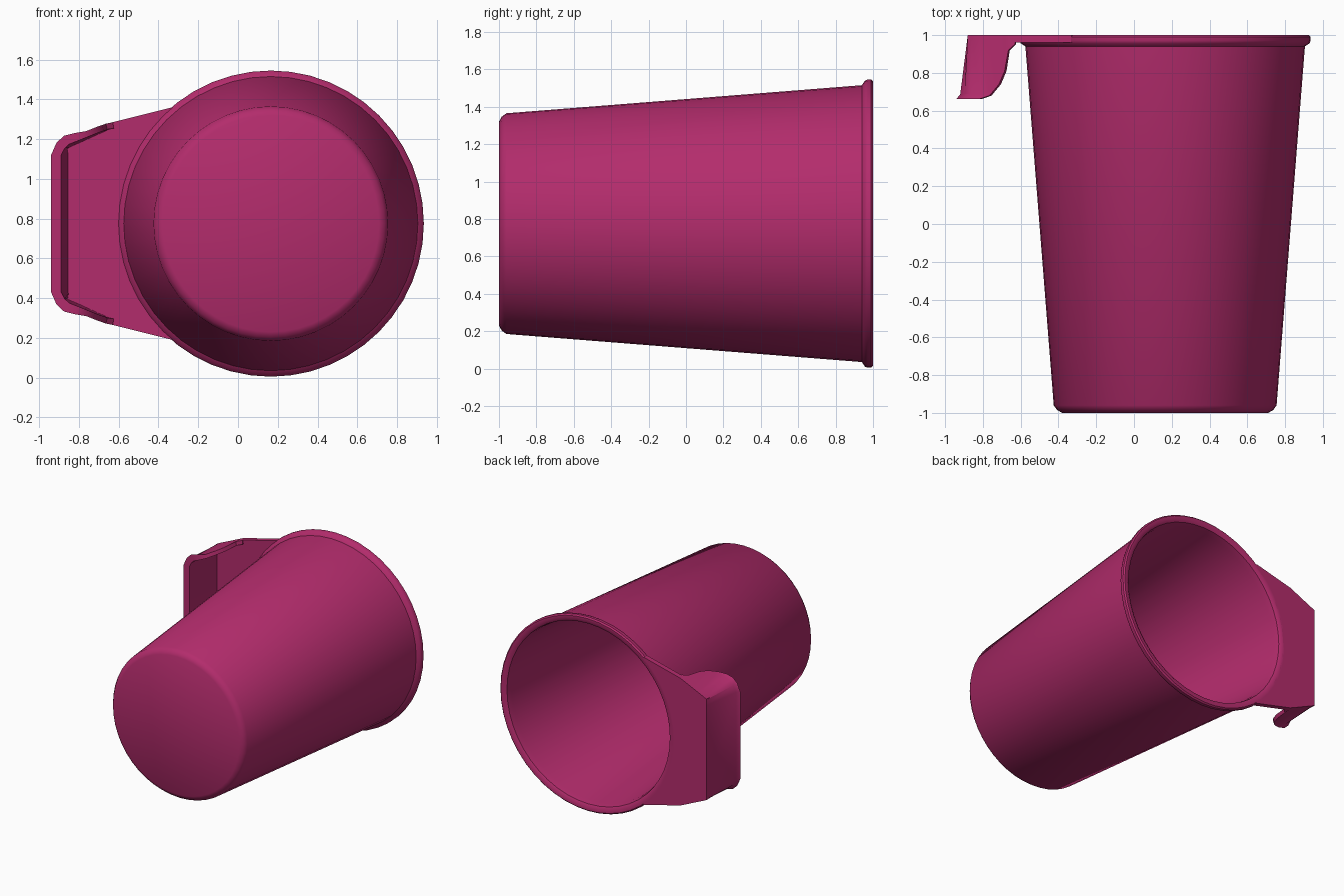
import bpy, bmesh, math
from mathutils import Vector, Matrix

if "Cube" in bpy.data.objects:
    bpy.data.objects.remove(bpy.data.objects["Cube"])

CX, CZ = 0.165, 0.775          # cup axis runs along y
mat = bpy.data.materials.new("magenta_plastic")
mat.diffuse_color = (0.45, 0.025, 0.15, 1)
mat.use_nodes = True
mat.node_tree.nodes["Principled BSDF"].inputs["Base Color"].default_value = mat.diffuse_color


def finish(bm, name, angle=35):
    bmesh.ops.recalc_face_normals(bm, faces=bm.faces)
    me = bpy.data.meshes.new(name)
    bm.to_mesh(me)
    bm.free()
    ob = bpy.data.objects.new(name, me)
    bpy.context.collection.objects.link(ob)
    me.materials.append(mat)
    bpy.ops.object.select_all(action='DESELECT')
    ob.select_set(True)
    bpy.context.view_layer.objects.active = ob
    bpy.ops.object.shade_smooth_by_angle(angle=math.radians(angle))
    return ob


# Cup: closed wall profile (radius, y) spun about its axis
profile = [(0, -1), (0.545, -1), (0.572, -0.985), (0.59, -0.96),
           (0.74, 0.94), (0.765, 0.957), (0.77, 0.97), (0.77, 0.99),
           (0.76, 1), (0.735, 1), (0.715, 0.987), (0.705, 0.94),
           (0.56, -0.94), (0.53, -0.965), (0, -0.965)]
bm = bmesh.new()
vs = [bm.verts.new((CX + r, y, CZ)) for r, y in profile]
es = [bm.edges.new(p) for p in zip(vs, vs[1:])]
bmesh.ops.spin(bm, geom=vs + es, cent=(CX, 0, CZ), axis=(0, 1, 0),
               angle=2 * math.pi, steps=48)
bmesh.ops.remove_doubles(bm, verts=bm.verts, dist=1e-4)
finish(bm, "cup")

# Handle plate: flat tab that hugs the rim
half = [(-0.88, 0.40), (-0.65, 0.505), (-0.33, 0.585)]
arc = [(CX + 0.745 * math.cos(math.radians(a)), 0.745 * math.sin(math.radians(a)))
       for a in range(130, 231, 5)]
outline = half + arc + [(x, -z) for x, z in reversed(half)]
bm = bmesh.new()
face = bm.faces.new([bm.verts.new((x, 1, CZ + z)) for x, z in outline])
ext = bmesh.ops.extrude_face_region(bm, geom=[face])
bmesh.ops.translate(bm, vec=(0, -0.04, 0),
                    verts=[g for g in ext["geom"] if isinstance(g, bmesh.types.BMVert)])
finish(bm, "handle_plate")

# Handle grip: turned-down skirt; columns are top x, top z, bottom x, bottom z, bottom y, lip
cols = [(-0.88, 0.35, -0.92, 0.345, 0.672, 0.02), (-0.88, 0.395, -0.897, 0.395, 0.672, 0.02),
        (-0.86, 0.41, -0.865, 0.425, 0.672, 0.02), (-0.81, 0.432, -0.815, 0.445, 0.672, 0.012),
        (-0.76, 0.455, -0.765, 0.465, 0.69, 0), (-0.71, 0.478, -0.715, 0.485, 0.75, 0),
        (-0.68, 0.491, -0.685, 0.495, 0.82, 0), (-0.66, 0.50, -0.665, 0.503, 0.93, 0),
        (-0.63, 0.509, -0.63, 0.509, 0.962, 0)]
path = [(a, -b, c, -d, e, f) for a, b, c, d, e, f in reversed(cols)] + cols
T = 0.03                        # wall thickness


def outward(i):
    p, q = path[max(i - 1, 0)], path[min(i + 1, len(path) - 1)]
    return Vector((p[3] - q[3], 0, q[2] - p[2])).normalized()


bm = bmesh.new()
rings = []
for i, (tx, tz, bx, bz, by, lip) in enumerate(path):
    n = outward(i)
    top, bot = Vector((tx, 1, CZ + tz)), Vector((bx, by + 0.015, CZ + bz))
    flare = Vector((bx, by - 0.01, CZ + bz)) + n * lip
    inner = Vector((bx, by - 0.01, CZ + bz)) - n * T
    pts = [top, bot, flare, inner, top - n * T]
    rings.append([bm.verts.new(p) for p in pts])
for a, b in zip(rings, rings[1:]):
    for k in range(5):
        m = (k + 1) % 5
        bm.faces.new((a[k], a[m], b[m], b[k]))
bm.faces.new(rings[0])
bm.faces.new(rings[-1])
finish(bm, "handle_grip")
